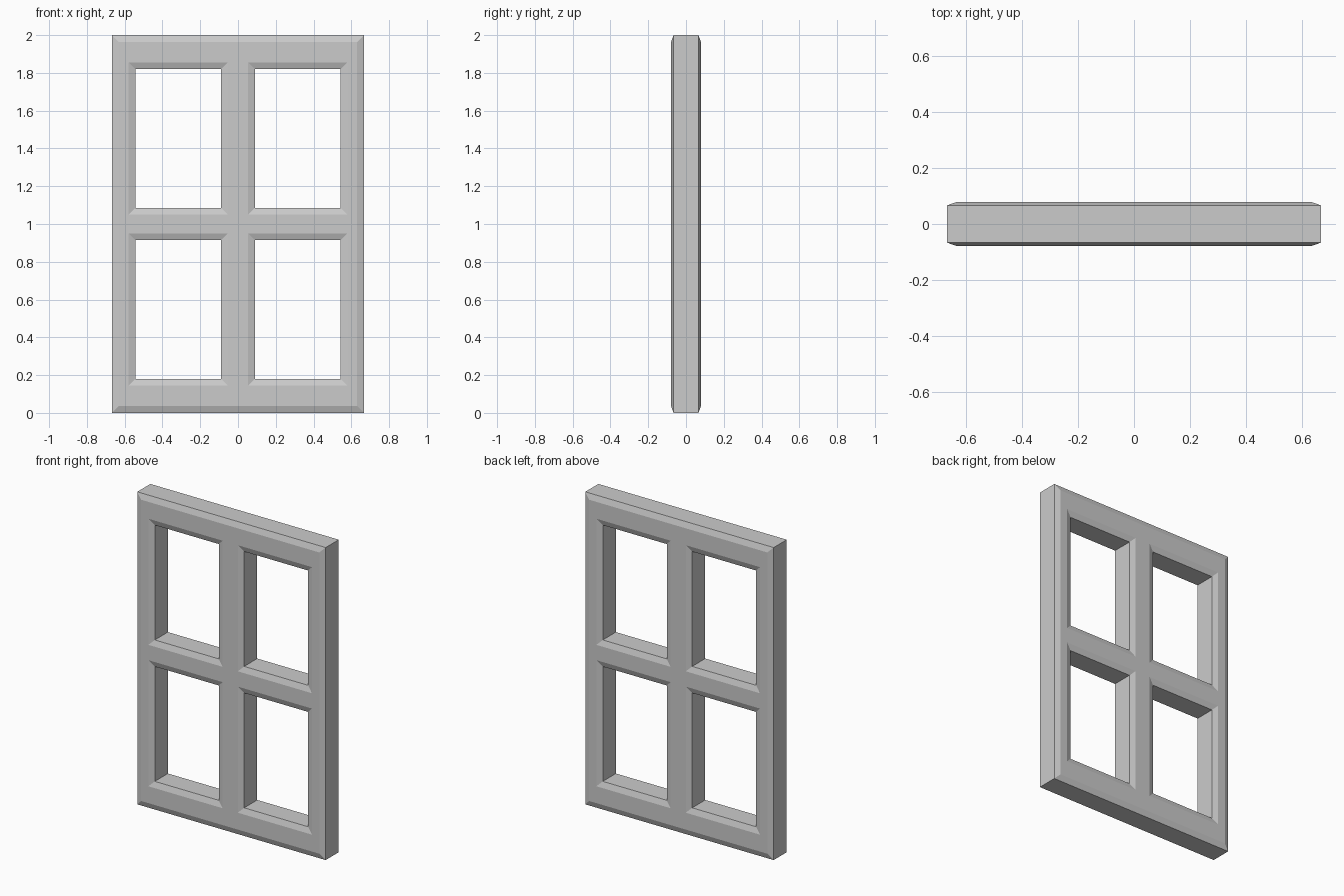
import bpy, bmesh

if "Cube" in bpy.data.objects:
    bpy.data.objects.remove(bpy.data.objects["Cube"], do_unlink=True)

SIDE, FACE = 0.066, 0.079        # half depth of the walls and of the raised faces
CHAMFER = 0.036                  # width of the sloped border
XS = [-0.667, -0.543, -0.09, 0.09, 0.543, 0.667]
ZS = [0, 0.18, 0.915, 1.085, 1.82, 2]

# Paint
grey = bpy.data.materials.new("grey paint")
grey.use_nodes = True
colour = (0.6, 0.6, 0.6, 1)
grey.diffuse_color = colour
grey.node_tree.nodes["Principled BSDF"].inputs["Base Color"].default_value = colour

# Lattice of rails and stiles, leaving the four panes open
bm = bmesh.new()
grid = [[bm.verts.new((x, -SIDE, z)) for z in ZS] for x in XS]
for i in range(len(XS) - 1):
    for j in range(len(ZS) - 1):
        if i % 2 and j % 2:
            continue
        bm.faces.new((grid[i][j], grid[i + 1][j], grid[i + 1][j + 1], grid[i][j + 1]))

# Thickness
result = bmesh.ops.extrude_face_region(bm, geom=bm.faces[:], use_keep_orig=True)
back = [g for g in result["geom"] if isinstance(g, bmesh.types.BMVert)]
bmesh.ops.translate(bm, verts=back, vec=(0, 2 * SIDE, 0))
bmesh.ops.recalc_face_normals(bm, faces=bm.faces[:])

# Sloped borders around the outline and every pane, front and back
for sign in (-1, 1):
    bm.normal_update()
    faces = [f for f in bm.faces if f.normal.y * sign > 0.99]
    bmesh.ops.inset_region(bm, faces=faces, thickness=CHAMFER,
                           depth=FACE - SIDE, use_even_offset=True)

# Merge coplanar cells into clean flat faces
bmesh.ops.dissolve_limit(bm, angle_limit=0.01, verts=bm.verts[:], edges=bm.edges[:])
bmesh.ops.recalc_face_normals(bm, faces=bm.faces[:])

mesh = bpy.data.meshes.new("window_frame")
bm.to_mesh(mesh)
bm.free()
mesh.materials.append(grey)
frame = bpy.data.objects.new("window_frame", mesh)
bpy.context.collection.objects.link(frame)
